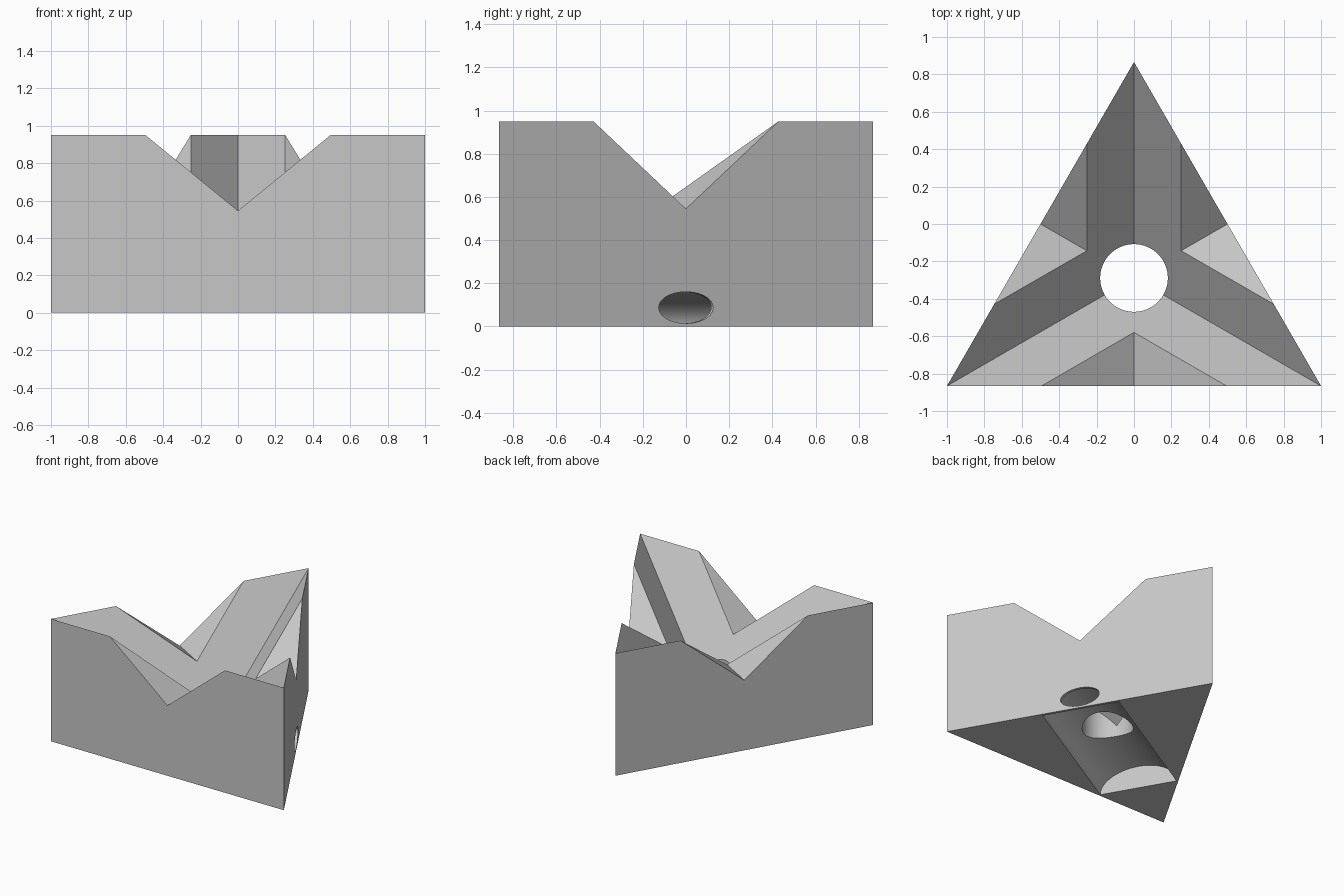
import bpy, bmesh
from math import radians, cos, sin, pi, sqrt
from mathutils import Vector

cube = bpy.data.objects.get("Cube")
if cube:
    bpy.data.objects.remove(cube, do_unlink=True)

HEIGHT = 0.95
INRADIUS = 1 / sqrt(3)              # centre to wall
CORNER = 2 * INRADIUS               # centre to corner
CENTRE = Vector((0, INRADIUS - sqrt(3) / 2, 0))
APEX_Z = HEIGHT - 2 / sqrt(6)       # bottom of the cube-corner recess


def mesh_object(name, bm):
    bmesh.ops.recalc_face_normals(bm, faces=bm.faces)
    mesh = bpy.data.meshes.new(name)
    bm.to_mesh(mesh)
    bm.free()
    obj = bpy.data.objects.new(name, mesh)
    bpy.context.collection.objects.link(obj)
    return obj


def wall_extrusion(name, profile, angle, start, end):
    """Extrude a (sideways, height) profile along a wall's outward normal."""
    n = Vector((cos(angle), sin(angle), 0))
    t = Vector((-sin(angle), cos(angle), 0))
    bm = bmesh.new()
    rings = [[bm.verts.new(CENTRE + n * d + t * s + Vector((0, 0, z)))
              for s, z in profile] for d in (start, end)]
    for ring in rings:
        bm.faces.new(ring)
    count = len(profile)
    for i in range(count):
        j = (i + 1) % count
        bm.faces.new((rings[0][i], rings[0][j], rings[1][j], rings[1][i]))
    return mesh_object(name, bm)


def ellipse(width, height, z, sweep, steps):
    return [(width * cos(sweep * i / steps), z + height * sin(sweep * i / steps))
            for i in range(steps + 1)]


# Triangular block with a cube-corner recess in its top
bm = bmesh.new()
lower, upper = [
    [bm.verts.new(CENTRE + Vector((CORNER * cos(radians(90 + 120 * k)),
                                   CORNER * sin(radians(90 + 120 * k)), z)))
     for k in range(3)] for z in (0, HEIGHT)]
apex = bm.verts.new(CENTRE + Vector((0, 0, APEX_Z)))
bm.faces.new(lower)
for k in range(3):
    j = (k + 1) % 3
    bm.faces.new((lower[k], lower[j], upper[j], upper[k]))
    bm.faces.new((upper[k], upper[j], apex))
body = mesh_object("corner_block", bm)

cutters = []

# V-notch in the middle of each wall
half, depth, grow = 0.495, 0.405, 1.3
notch = [(0, HEIGHT - depth),
         (half * grow, HEIGHT - depth + depth * grow),
         (-half * grow, HEIGHT - depth + depth * grow)]
for k in range(3):
    cutters.append(wall_extrusion("notch_cutter", notch,
                                  radians(-90 + 120 * k), 0.1, 0.7))

# Arched channel under the block, closed at both ends
side = radians(30)
arch = ellipse(0.287, 0.175, 0, pi, 48) + [(-0.287, -0.1), (0.287, -0.1)]
cutters.append(wall_extrusion("channel_cutter", arch, side, -0.633, INRADIUS - 0.02))

# Oval opening through the wall into the channel
oval = ellipse(0.146, 0.073, 0.0875, 2 * pi, 48)[:-1]
cutters.append(wall_extrusion("opening_cutter", oval, side, 0.45, 0.7))

# Round drain hole through the centre
bm = bmesh.new()
bmesh.ops.create_cone(bm, cap_ends=True, segments=64, radius1=0.181, radius2=0.181, depth=2)
bmesh.ops.translate(bm, verts=bm.verts, vec=CENTRE + Vector((0, 0, 0.5)))
cutters.append(mesh_object("drain_cutter", bm))

# Apply the cuts
bpy.ops.object.select_all(action='DESELECT')
bpy.context.view_layer.objects.active = body
body.select_set(True)
for cutter in cutters:
    cutter.hide_render = True
    mod = body.modifiers.new(cutter.name, 'BOOLEAN')
    mod.operation = 'DIFFERENCE'
    mod.solver = 'EXACT'
    mod.object = cutter
    bpy.ops.object.modifier_apply(modifier=mod.name)
    bpy.data.objects.remove(cutter, do_unlink=True)

# Plain grey finish
grey = bpy.data.materials.new("light_grey")
grey.use_nodes = True
colour = (0.57, 0.57, 0.57, 1)
grey.diffuse_color = colour
grey.node_tree.nodes["Principled BSDF"].inputs["Base Color"].default_value = colour
body.data.materials.clear()
body.data.materials.append(grey)
for poly in body.data.polygons:
    poly.material_index = 0
bpy.ops.object.shade_smooth_by_angle(angle=radians(30))
